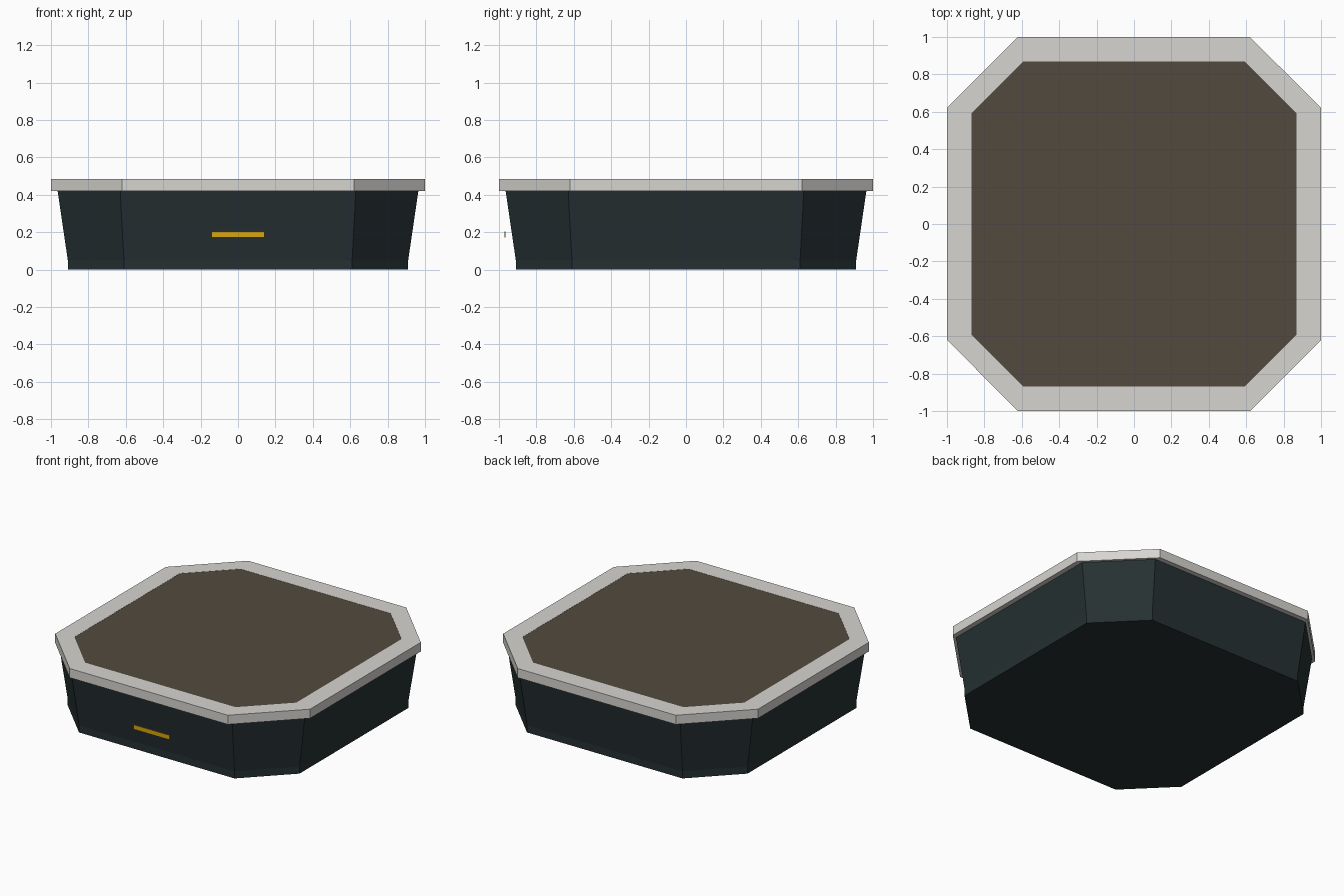
import bpy
import bmesh

cube = bpy.data.objects.get("Cube")
if cube:
    bpy.data.objects.remove(cube, do_unlink=True)


def make_material(name, rgb):
    mat = bpy.data.materials.new(name)
    mat.use_nodes = True
    color = (*rgb, 1.0)
    mat.diffuse_color = color
    mat.node_tree.nodes["Principled BSDF"].inputs["Base Color"].default_value = color
    return mat


def octagon(half, flat, z):
    """Chamfered square: half = half width, flat = half length of each straight side."""
    quarter = [(half, -flat), (half, flat)]
    points = []
    for _ in range(4):
        points += quarter
        quarter = [(-y, x) for x, y in quarter]
    return [(x, y, z) for x, y in points]


def loft(name, sections, mat, closed=False):
    """Skin a stack of octagons; closed joins the last to the first, otherwise cap both ends."""
    bm = bmesh.new()
    rings = [[bm.verts.new(p) for p in octagon(*s)] for s in sections]
    pairs = list(zip(rings, rings[1:]))
    if closed:
        pairs.append((rings[-1], rings[0]))
    else:
        bm.faces.new(rings[0])
        bm.faces.new(rings[-1])
    for a, b in pairs:
        for i in range(len(a)):
            j = (i + 1) % len(a)
            bm.faces.new((a[i], a[j], b[j], b[i]))
    bmesh.ops.recalc_face_normals(bm, faces=bm.faces)
    mesh = bpy.data.meshes.new(name)
    bm.to_mesh(mesh)
    bm.free()
    mesh.materials.append(mat)
    obj = bpy.data.objects.new(name, mesh)
    bpy.context.collection.objects.link(obj)
    return obj


dark = make_material("dark slate", (0.019, 0.030, 0.032))
stone = make_material("pale stone", (0.67, 0.66, 0.63))
earth = make_material("brown soil", (0.086, 0.068, 0.048))
gold = make_material("gold", (0.70, 0.38, 0.004))

# Flared planter body with a short upright foot
loft("planter_body", [(0.91, 0.61, 0), (0.91, 0.61, 0.05), (0.965, 0.63, 0.425)], dark)

# Overhanging rim with an octagonal opening
rim = [(1.0, 0.62, 0.42), (1.0, 0.62, 0.485), (0.87, 0.59, 0.485), (0.87, 0.59, 0.42)]
loft("rim", rim, stone, closed=True)

# Soil filling the opening
loft("soil", [(0.87, 0.59, 0.43), (0.87, 0.59, 0.484)], earth)

# Thin gold plate on the front
bpy.ops.mesh.primitive_cube_add(size=1, location=(0, -0.967, 0.187))
plate = bpy.context.object
plate.name = "front_plate"
plate.scale = (0.285, 0.006, 0.032)
bpy.ops.object.transform_apply(location=False, rotation=False, scale=True)
plate.data.materials.append(gold)
